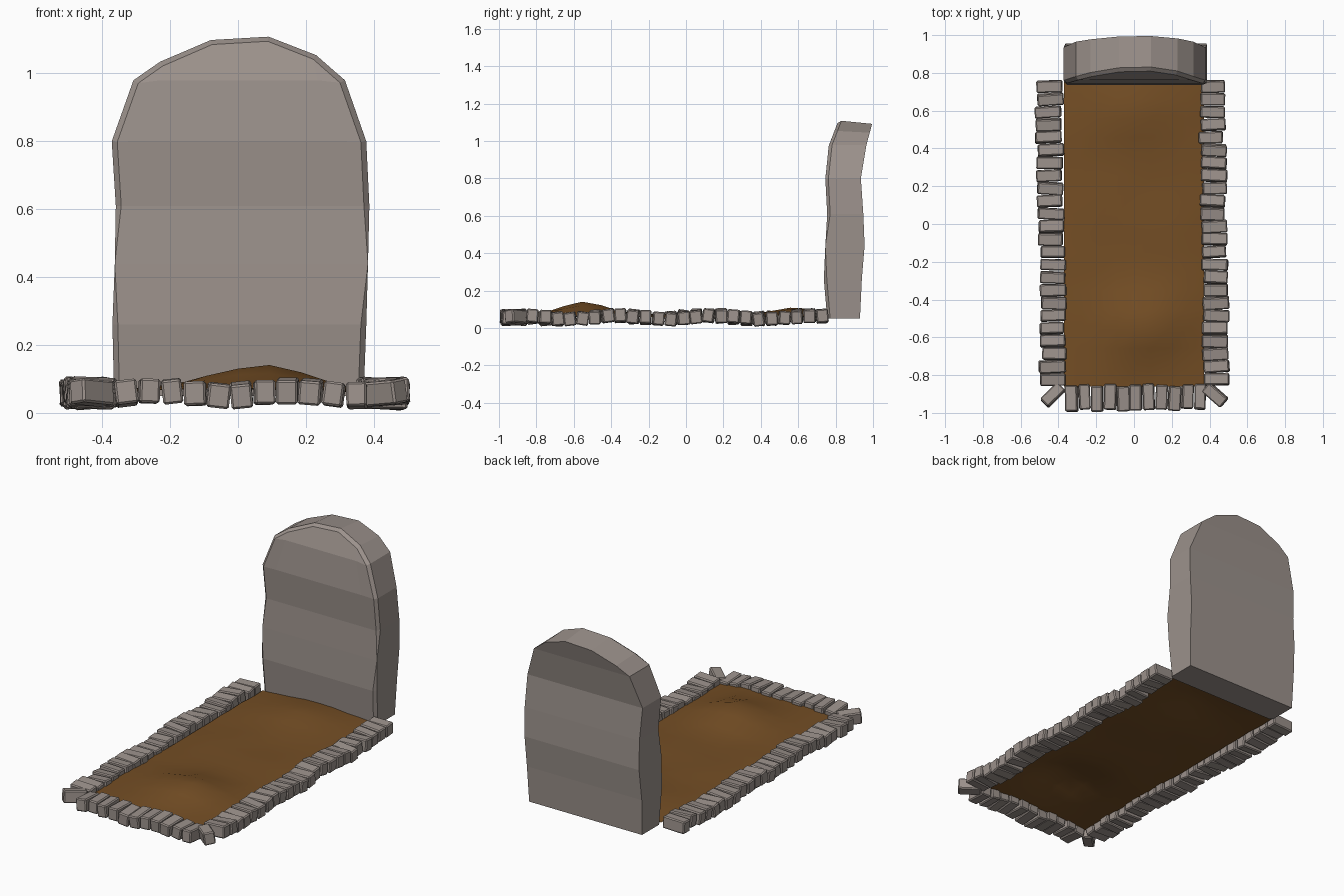
import bpy, bmesh, math, random
from mathutils import Matrix, Vector

random.seed(4)
if "Cube" in bpy.data.objects:
    bpy.data.objects.remove(bpy.data.objects["Cube"])


def material(name, rgb):
    mat = bpy.data.materials.new(name)
    mat.use_nodes = True
    colour = (*rgb, 1)
    mat.diffuse_color = colour
    bsdf = mat.node_tree.nodes["Principled BSDF"]
    bsdf.inputs["Base Color"].default_value = colour
    bsdf.inputs["Roughness"].default_value = 0.9
    return mat


def finish(bm, name, mat):
    mesh = bpy.data.meshes.new(name)
    bm.to_mesh(mesh)
    bm.free()
    mesh.materials.append(mat)
    obj = bpy.data.objects.new(name, mesh)
    bpy.context.collection.objects.link(obj)
    return obj


grey = material("warm grey stone", (0.33, 0.285, 0.26))
brown = material("brown soil", (0.175, 0.076, 0.018))


# Headstone: front and back sheets of the same arched outline, joined round the rim
def headstone():
    # height, left x, right x, front y, back y
    rows = [(0.05, -0.365, 0.37, 0.755, 0.93), (0.26, -0.37, 0.378, 0.737, 0.94),
            (0.44, -0.363, 0.383, 0.745, 0.955), (0.61, -0.36, 0.387, 0.755, 0.948),
            (0.80, -0.372, 0.378, 0.745, 0.935), (0.98, -0.308, 0.315, 0.765, 0.965)]
    arch = [(-0.308, 0.98), (-0.23, 1.035), (-0.08, 1.10),
            (0.09, 1.11), (0.23, 1.055), (0.315, 0.98)]
    columns = [0, 0.13, 0.37, 0.64, 0.87, 1]
    bm = bmesh.new()

    def sheet(back):
        grid = []
        for z, left, right, front_y, back_y in rows:
            y = back_y if back else front_y
            grid.append([bm.verts.new((left + (right - left) * c, y, z)) for c in columns])
        top = [grid[-1][0]]
        for x, z in arch[1:-1]:
            lift = (z - 0.98) / 0.13
            y = 0.965 + 0.03 * lift if back else 0.765 + 0.05 * lift
            top.append(bm.verts.new((x, y, z - (0.018 * lift if back else 0))))
        grid.append(top + [grid[-1][-1]])
        for low, high in zip(grid, grid[1:]):
            for i in range(len(columns) - 1):
                face = list(dict.fromkeys([low[i], low[i + 1], high[i + 1], high[i]]))
                bm.faces.new(face[::-1] if back else face)
        left = [r[0] for r in grid[:-1]]
        right = [r[-1] for r in grid[:-1]]
        return grid[0][:-1] + right + grid[-1][-2:0:-1] + left[:0:-1]

    front, back = sheet(False), sheet(True)
    rim = []
    for i in range(len(front)):
        j = (i + 1) % len(front)
        bm.faces.new((front[j], front[i], back[i], back[j]))
        if front[i].co.z > 0.06 or front[j].co.z > 0.06:
            rim.append(bm.edges.get((front[i], front[j])))
    bmesh.ops.bevel(bm, geom=rim, offset=0.016, segments=1, affect='EDGES')
    bmesh.ops.recalc_face_normals(bm, faces=bm.faces)
    finish(bm, "headstone", grey)


# Soil: an uneven sheet with two low mounds
def soil():
    bm = bmesh.new()
    bmesh.ops.create_grid(bm, x_segments=8, y_segments=16, size=1)
    for v in bm.verts:
        x, y = v.co.x * 0.37, -0.05 + v.co.y * 0.81

        def mound(cx, cy, h, sx, sy):
            return h * math.exp(-((x - cx) / sx) ** 2 - ((y - cy) / sy) ** 2)
        z = 0.072 + mound(0.06, -0.54, 0.068, 0.2, 0.17) + mound(0, 0.58, 0.04, 0.2, 0.15)
        z += random.uniform(-0.004, 0.004) - 0.012 * abs(v.co.x) ** 4
        v.co = (x, y, z)
    for face in bm.faces:
        face.smooth = True
    finish(bm, "soil", brown)


# Border stones: bevelled blocks, each slightly tilted and shifted
def stone(bm, x, y, z, angle, wobble=0.07):
    part = bmesh.new()
    bmesh.ops.create_cube(part, size=1)
    size = Vector((random.uniform(0.125, 0.14), random.uniform(0.059, 0.066), 0.071))
    bmesh.ops.scale(part, vec=size, verts=part.verts)
    bmesh.ops.bevel(part, geom=part.edges[:], offset=0.006, segments=1, affect='EDGES')
    turn = Matrix.Rotation(angle + random.uniform(-wobble, wobble), 4, 'Z')
    roll = Matrix.Rotation(random.uniform(-0.16, 0.16), 4, 'X')
    pitch = Matrix.Rotation(random.uniform(-0.08, 0.08), 4, 'Y')
    part.transform(Matrix.Translation((x, y, z)) @ turn @ roll @ pitch)
    mesh = bpy.data.meshes.new("stone")
    part.to_mesh(mesh)
    part.free()
    bm.from_mesh(mesh)
    bpy.data.meshes.remove(mesh)


def side_row(name, x_back, x_front, phase):
    bm = bmesh.new()
    count = 24
    for i in range(count):
        t = i / (count - 1)
        x = x_back + (x_front - x_back) * t + random.uniform(-0.008, 0.008)
        z = 0.058 + 0.009 * math.sin(i * 0.8 + phase)
        stone(bm, x, 0.728 - 1.55 * t, z, 0)
    finish(bm, name, grey)


def front_row():
    bm = bmesh.new()
    for i in range(11):
        z = 0.058 + 0.007 * math.sin(i * 1.1)
        stone(bm, -0.33 + 0.068 * i, -0.92 + random.uniform(-0.006, 0.006), z, math.pi / 2)
    for side in (-1, 1):
        stone(bm, side * 0.43, -0.905, 0.06, -side * math.radians(42))
    finish(bm, "front_border_stones", grey)


headstone()
soil()
side_row("right_border_stones", -0.45, -0.425, 0.5)
side_row("left_border_stones", 0.41, 0.435, 1.2)
front_row()
